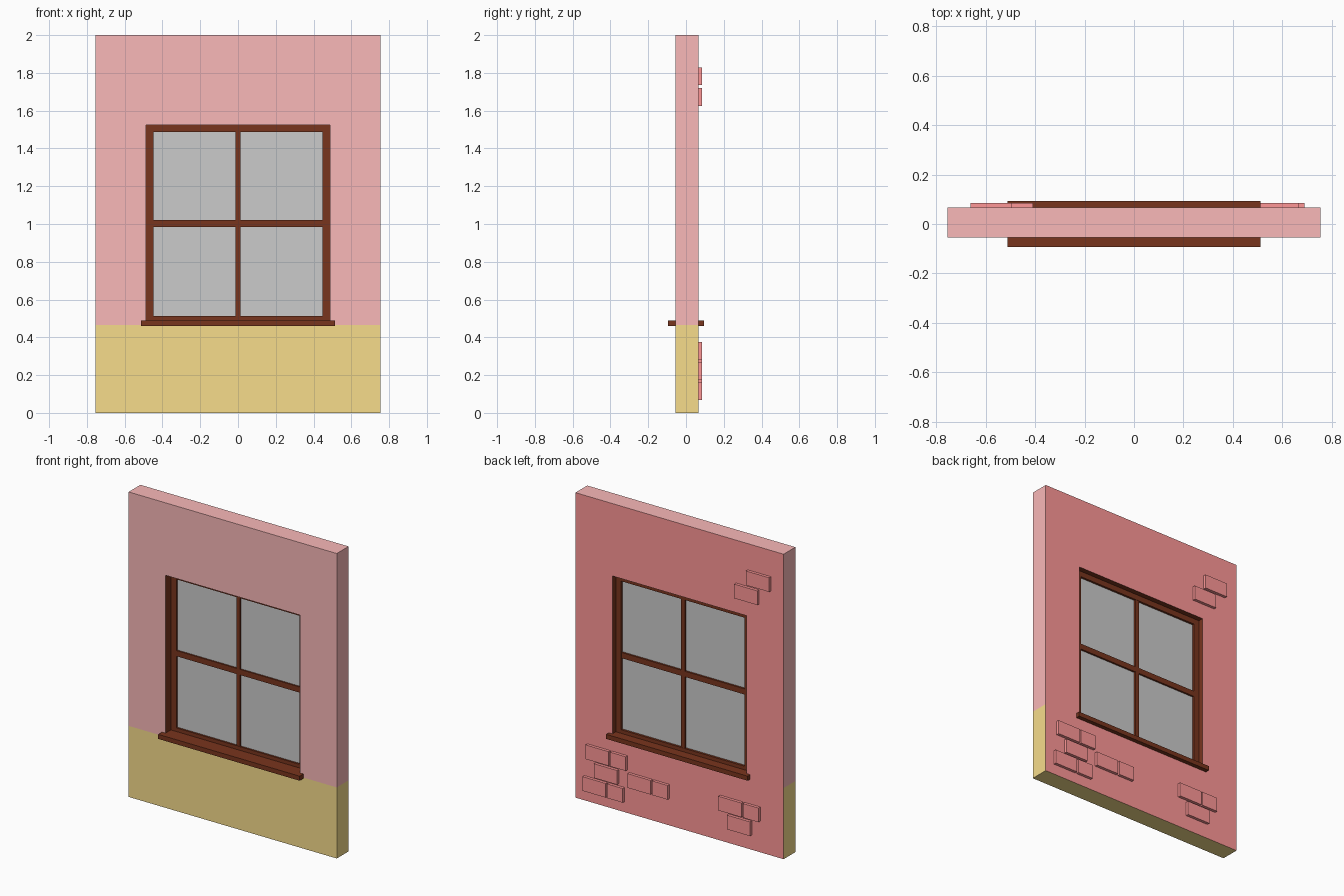
import bpy, bmesh
from mathutils import Vector

if "Cube" in bpy.data.objects:
    bpy.data.objects.remove(bpy.data.objects["Cube"])


def material(name, rgb):
    m = bpy.data.materials.new(name)
    m.diffuse_color = (*rgb, 1)
    m.use_nodes = True
    m.node_tree.nodes["Principled BSDF"].inputs["Base Color"].default_value = m.diffuse_color
    return m


PINK = material("pink_plaster", (0.95, 0.48, 0.48))
YELLOW = material("yellow_base", (0.93, 0.72, 0.26))
RED = material("red_outer_wall", (1.0, 0.31, 0.31))
BROWN = material("brown_wood", (0.19, 0.035, 0.0125))

FRONT, BACK = -0.055, 0.067          # wall faces
HX, Z0, Z1 = 0.487, 0.49, 1.525      # window opening


def finish(name, bm, mats):
    bmesh.ops.recalc_face_normals(bm, faces=bm.faces)
    me = bpy.data.meshes.new(name)
    bm.to_mesh(me)
    bm.free()
    for m in mats:
        me.materials.append(m)
    ob = bpy.data.objects.new(name, me)
    bpy.context.collection.objects.link(ob)
    return ob


def boxes(name, spans, mat=None):
    """One object made of boxes, each given as (x0, x1, y0, y1, z0, z1)."""
    bm = bmesh.new()
    for x0, x1, y0, y1, z0, z1 in spans:
        vs = bmesh.ops.create_cube(bm, size=1)["verts"]
        bmesh.ops.scale(bm, vec=(x1 - x0, y1 - y0, z1 - z0), verts=vs)
        bmesh.ops.translate(bm, vec=((x0 + x1) / 2, (y0 + y1) / 2, (z0 + z1) / 2), verts=vs)
    return finish(name, bm, [mat] if mat else [])


# Wall: grid of panels with the opening left out, extruded to thickness
xs = [-0.755, -HX, HX, 0.755]
zs = [0, 0.466, Z0, Z1, 2]
bm = bmesh.new()
grid = [[bm.verts.new((x, FRONT, z)) for z in zs] for x in xs]
for i in range(3):
    for j in range(4):
        if (i, j) != (1, 2):
            bm.faces.new((grid[i][j], grid[i + 1][j], grid[i + 1][j + 1], grid[i][j + 1]))
ext = bmesh.ops.extrude_face_region(bm, geom=bm.faces[:])
bmesh.ops.translate(bm, vec=(0, BACK - FRONT, 0),
                    verts=[g for g in ext["geom"] if isinstance(g, bmesh.types.BMVert)])
for f in bm.faces:
    c = f.calc_center_median()
    if c.y > BACK - 0.001:
        f.material_index = 2                                   # brick side
    elif c.y > FRONT + 0.001 and abs(c.x) < 0.5 and 0.48 < c.z < 1.6:
        f.material_index = 3                                   # wooden reveal
    elif c.z < 0.466:
        f.material_index = 1                                   # painted base
finish("wall", bm, [PINK, YELLOW, RED, BROWN])

# Sills on both sides
boxes("front_sill", [(-0.513, 0.513, -0.094, FRONT, 0.46, Z0)], BROWN)
boxes("back_sill", [(-0.513, 0.513, BACK, 0.094, 0.46, Z0)], BROWN)

# Window frame, glazing bars and glass
fy0, fy1, ix = 0.0, 0.032, 0.448
boxes("window_frame", [
    (-HX, -ix, fy0, fy1, Z0, Z1),
    (ix, HX, fy0, fy1, Z0, Z1),
    (-ix, ix, fy0, fy1, 1.488, Z1),
    (-ix, ix, fy0, fy1, Z0, 0.514),
], BROWN)
boxes("glazing_bars", [
    (-0.014, 0.014, 0.002, 0.03, 0.514, 1.488),
    (-ix, ix, 0.002, 0.03, 0.983, 1.02),
], BROWN)
boxes("glass", [(-ix, ix, 0.012, 0.018, 0.514, 1.488)])

# Exposed bricks on the back: (left edge seen from behind, bottom, half brick follows)
bricks = []
for x, z, half in [(-0.495, 1.735, 0), (-0.41, 1.626, 0),
                   (0.669, 0.283, 1), (0.608, 0.176, 0), (0.691, 0.069, 1),
                   (0.365, 0.176, 1), (-0.294, 0.204, 1), (-0.356, 0.097, 0)]:
    bricks.append((x - 0.168, x, BACK, 0.086, z, z + 0.093))
    if half:
        bricks.append((x - 0.292, x - 0.178, BACK, 0.086, z, z + 0.093))
boxes("exposed_bricks", bricks, RED)
